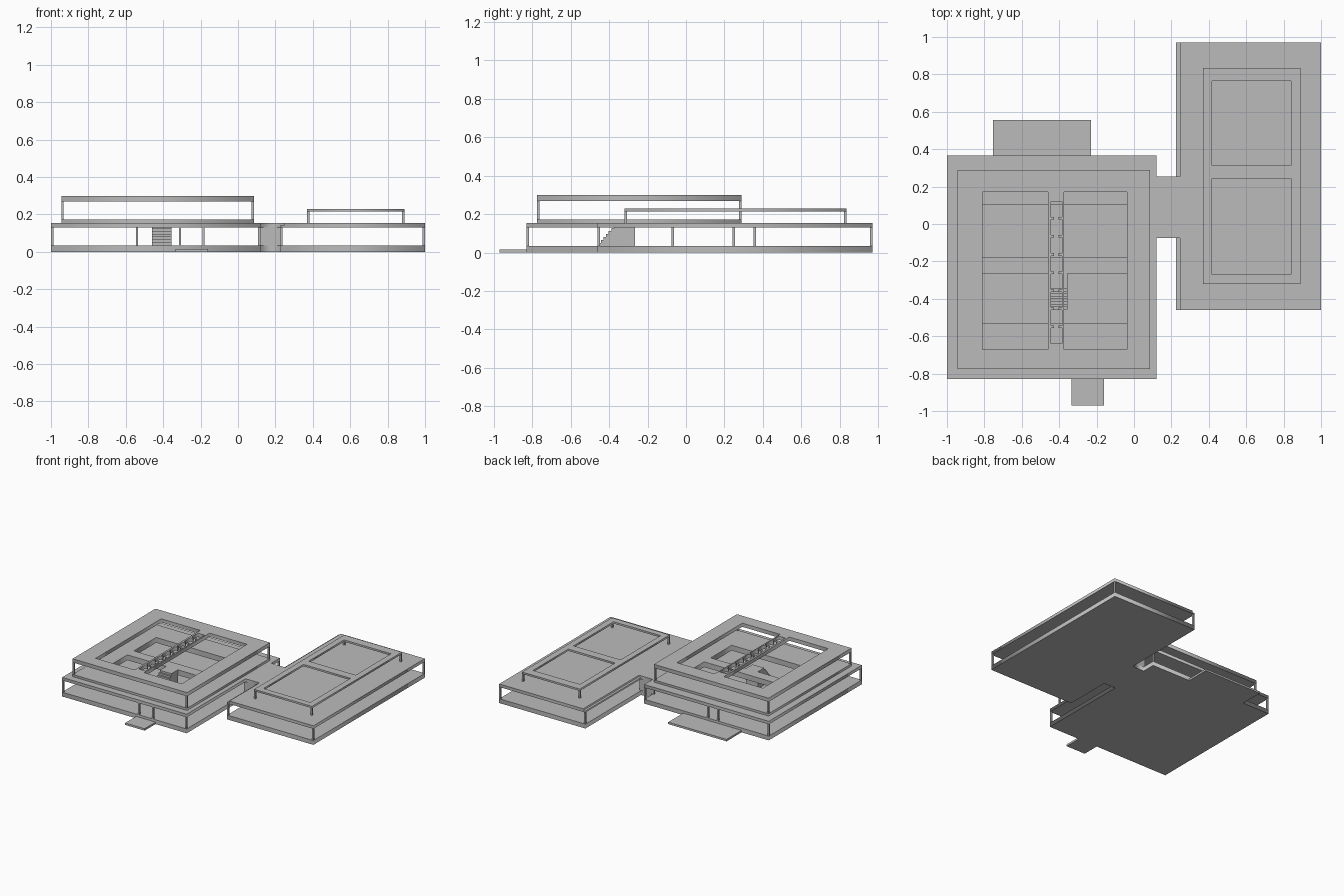
import bpy

if "Cube" in bpy.data.objects:
    bpy.data.objects.remove(bpy.data.objects["Cube"], do_unlink=True)

mat = bpy.data.materials.new("plain_grey")
mat.use_nodes = True
GREY = (0.5, 0.5, 0.5, 1)
mat.diffuse_color = GREY
mat.node_tree.nodes["Principled BSDF"].inputs["Base Color"].default_value = GREY


def rect(x0, x1, y0, y1):
    return [(x0, y0), (x1, y0), (x1, y1), (x0, y1)]


def slab(name, loops, z0, z1):
    """Extruded plan outline; every loop after the first is an opening."""
    curve = bpy.data.curves.new(name, "CURVE")
    curve.dimensions = "2D"
    curve.fill_mode = "BOTH"
    curve.extrude = (z1 - z0) / 2
    for loop in loops:
        spline = curve.splines.new("POLY")
        spline.points.add(len(loop) - 1)
        for point, (x, y) in zip(spline.points, loop):
            point.co = (x, y, 0, 1)
        spline.use_cyclic_u = True
    temp = bpy.data.objects.new(name + "_outline", curve)
    bpy.context.collection.objects.link(temp)
    bpy.context.view_layer.update()
    mesh = bpy.data.meshes.new_from_object(
        temp.evaluated_get(bpy.context.evaluated_depsgraph_get()))
    bpy.data.objects.remove(temp, do_unlink=True)
    mesh.name = name
    mesh.materials.clear()
    mesh.materials.append(mat)
    obj = bpy.data.objects.new(name, mesh)
    obj.location.z = (z0 + z1) / 2
    bpy.context.collection.objects.link(obj)
    return obj


def box(name, x0, x1, y0, y1, z0, z1):
    bpy.ops.mesh.primitive_cube_add(
        size=1, location=((x0 + x1) / 2, (y0 + y1) / 2, (z0 + z1) / 2))
    obj = bpy.context.object
    obj.name = name
    obj.scale = (x1 - x0, y1 - y0, z1 - z0)
    obj.data.materials.append(mat)


def corner_posts(name, x0, x1, y0, y1, z0, z1, t=0.013):
    for x in (x0, x1 - t):
        for y in (y0, y1 - t):
            box(name, x, x + t, y, y + t, z0, z1)


def plan(wing_x):
    """Outline of both blocks joined by the passage."""
    return [(-1, -0.83), (0.12, -0.83), (0.12, -0.075), (wing_x, -0.075),
            (wing_x, -0.46), (1, -0.46), (1, 0.97), (wing_x, 0.97),
            (wing_x, 0.255), (0.12, 0.255), (0.12, 0.365), (-1, 0.365)]


FLOOR, CEIL, DECK, UPPER = 0.035, 0.13, 0.155, 0.173

# Ground storey slabs, with openings between the two floors
wells = [rect(-0.81, -0.037, -0.18, 0.105), rect(-0.81, -0.037, -0.533, -0.265)]
slab("ground_floor", [plan(0.225)], 0, FLOOR)
slab("ground_ceiling", [plan(0.225)] + wells, CEIL, 0.142)
slab("ground_roof", [plan(0.245)] + wells, 0.142, DECK)

# Ground storey posts and passage walls
corner_posts("main_post", -1, 0.12, -0.83, 0.365, FLOOR, CEIL)
corner_posts("wing_post", 0.225, 1, -0.46, 0.97, FLOOR, CEIL)
for y in (-0.075, 0.243):
    box("passage_wall", 0.107, 0.238, y, y + 0.012, FLOOR, CEIL)

# Door posts, and the low steps outside both doors
for x in (-0.316, -0.191):
    box("front_door_post", x, x + 0.011, -0.83, -0.817, FLOOR, CEIL)
for x in (-0.546, -0.456):
    box("back_door_post", x, x + 0.011, 0.352, 0.365, FLOOR, CEIL)
box("front_step", -0.335, -0.16, -0.97, -0.83, 0, 0.016)
box("back_terrace", -0.755, -0.23, 0.365, 0.557, 0, 0.016)

# Stairs up to the bridge
STEPS, RUN = 9, 0.0137
rise = (UPPER - FLOOR) / STEPS
for i in range(STEPS):
    end = -0.457 + (i + 1) * RUN if i < STEPS - 1 else -0.265
    box("stair", -0.46, -0.355, -0.457 + i * RUN, end,
        FLOOR, FLOOR + (i + 1) * rise)

# Upper storey of the main block
slab("upper_floor", [rect(-0.945, 0.085, -0.775, 0.29)] + wells, DECK, UPPER)
corner_posts("upper_post", -0.945, 0.085, -0.775, 0.29, UPPER, 0.27)

# Main roof with two skylights and a notched slot along the central beam
COUNT, PITCH, HALF, NECK, GAP = 8, 0.0968, 0.03, 0.012, 0.014
side = []
for i in range(COUNT):
    y = -0.64 + i * PITCH
    top = y + PITCH - GAP
    side += [(HALF, y), (HALF, top)]
    if i < COUNT - 1:
        side += [(NECK, top), (NECK, y + PITCH)]
slot = [(-0.415 + dx, y) for dx, y in side]
slot += [(-0.415 - dx, y) for dx, y in reversed(side)]
slab("main_roof", [rect(-0.945, 0.085, -0.775, 0.29),
                   rect(-0.81, -0.46, -0.67, 0.17),
                   rect(-0.375, -0.037, -0.67, 0.17), slot], 0.27, 0.3)

# Raised roof light over the wing
corner_posts("wing_light_post", 0.37, 0.89, -0.32, 0.835, DECK, 0.215)
slab("wing_light_roof", [rect(0.37, 0.89, -0.32, 0.835),
                         rect(0.418, 0.84, -0.27, 0.243),
                         rect(0.418, 0.84, 0.312, 0.765)], 0.215, 0.23)
